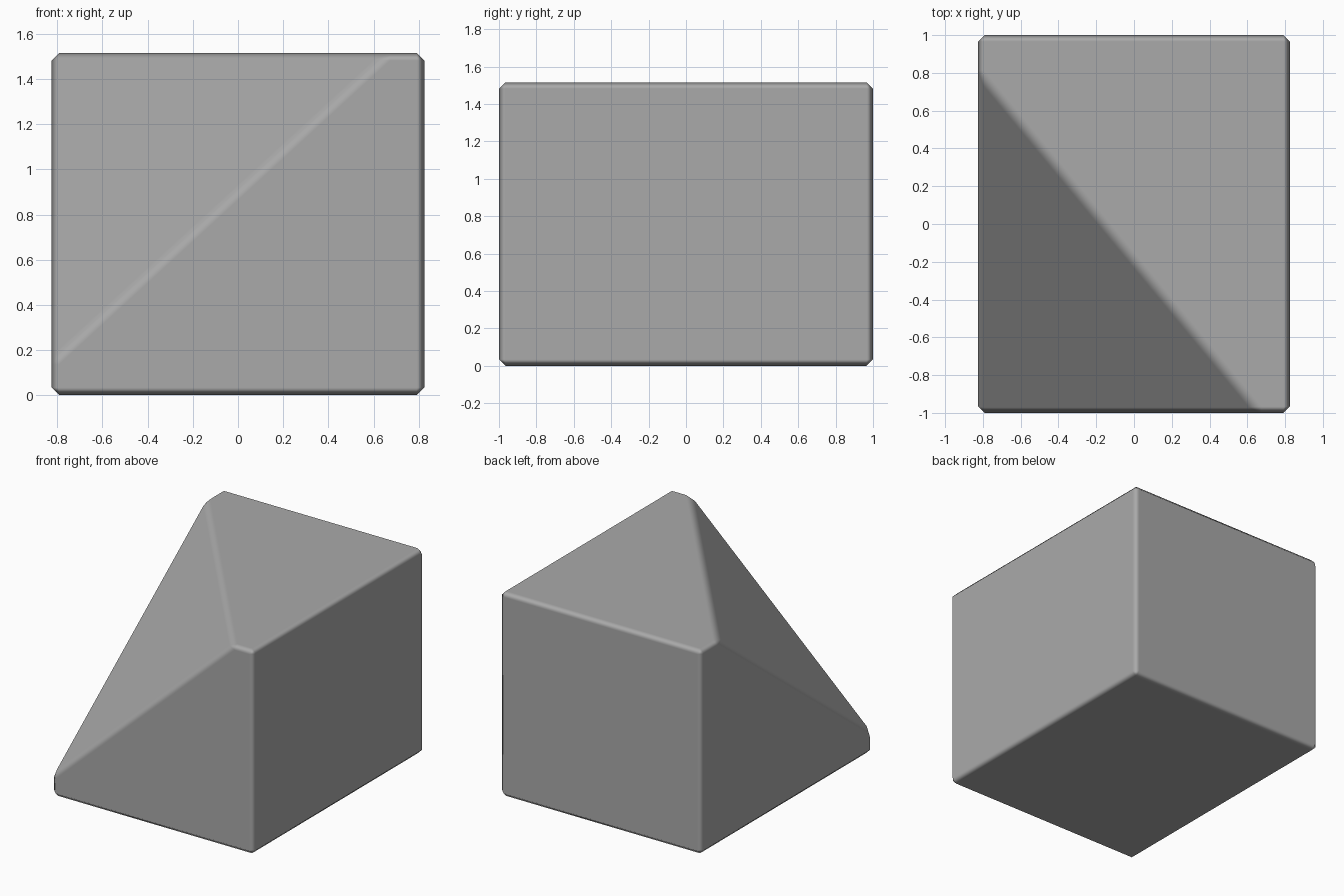
import bpy
import bmesh
from mathutils import Vector

cube = bpy.data.objects.get("Cube")
if cube:
    bpy.data.objects.remove(cube, do_unlink=True)

SIZE = Vector((1.65, 2.0, 1.515))
CUT = 0.9          # share of each corner edge removed by the slanted cut
CHAMFER = 0.034

# Single grey material
grey = bpy.data.materials.new("grey")
grey.use_nodes = True
colour = (0.4, 0.4, 0.4, 1)
grey.diffuse_color = colour
grey.node_tree.nodes["Principled BSDF"].inputs["Base Color"].default_value = colour

# Plain block standing on the ground
bm = bmesh.new()
bmesh.ops.create_cube(bm, size=1)
for v in bm.verts:
    v.co = Vector(c * s for c, s in zip(v.co, SIZE)) + Vector((0, 0, SIZE.z / 2))

# Slice off the upper front corner on the -x side and close the opening
corner = Vector((-SIZE.x / 2, -SIZE.y / 2, SIZE.z))
point = corner + Vector((SIZE.x * CUT, 0, 0))
normal = Vector((-1 / SIZE.x, -1 / SIZE.y, 1 / SIZE.z)).normalized()
cut = bmesh.ops.bisect_plane(bm, geom=bm.verts[:] + bm.edges[:] + bm.faces[:],
                             plane_co=point, plane_no=normal, clear_outer=True)
rim = [e for e in cut["geom_cut"] if isinstance(e, bmesh.types.BMEdge)]
bmesh.ops.contextual_create(bm, geom=rim)
bmesh.ops.recalc_face_normals(bm, faces=bm.faces[:])
for f in bm.faces:
    f.smooth = True

mesh = bpy.data.meshes.new("cut_block")
bm.to_mesh(mesh)
bm.free()
mesh.materials.append(grey)
block = bpy.data.objects.new("cut_block", mesh)
bpy.context.collection.objects.link(block)

# Softened chamfer on every edge, keeping the large faces flat
bevel = block.modifiers.new("edge_chamfer", "BEVEL")
bevel.width = CHAMFER
bevel.segments = 1
bevel.limit_method = "NONE"
bevel.harden_normals = True
